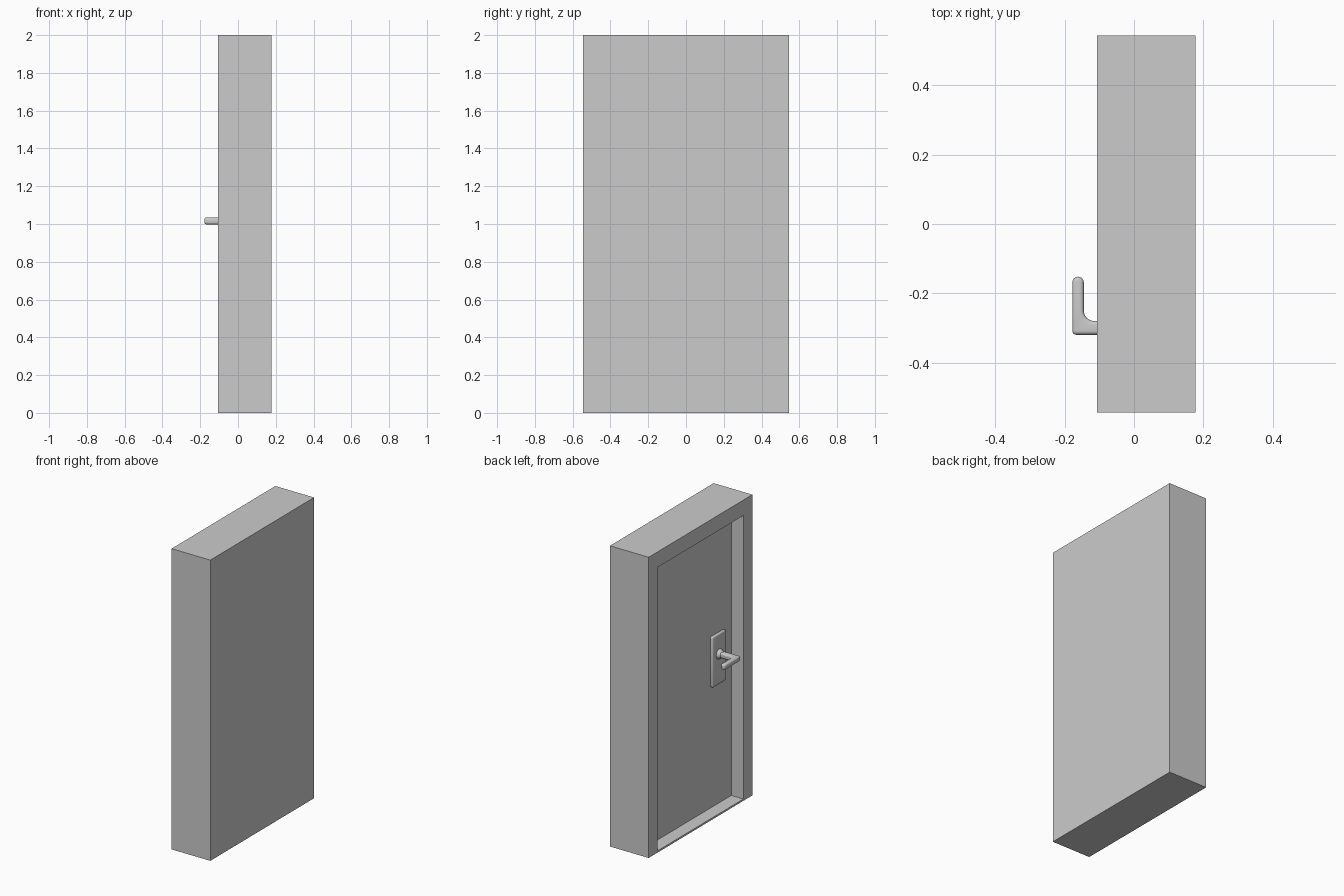
import bpy, bmesh, math
from mathutils import Matrix

if "Cube" in bpy.data.objects:
    bpy.data.objects.remove(bpy.data.objects["Cube"])

FRONT, BACK, HALF_W, HEIGHT = -0.107, 0.178, 0.545, 2.0   # casing extents
LEAF_X = -0.018                                           # visible door surface
OPEN_HALF, OPEN_LOW, OPEN_TOP = 0.45, 0.012, 1.897        # door opening
HANDLE_Y, HANDLE_Z = -0.30, 1.016


def finish(name, bm):
    bmesh.ops.recalc_face_normals(bm, faces=bm.faces)
    mesh = bpy.data.meshes.new(name)
    bm.to_mesh(mesh)
    bm.free()
    obj = bpy.data.objects.new(name, mesh)
    bpy.context.collection.objects.link(obj)
    return obj


def box(name, lo, hi):
    bm = bmesh.new()
    size = [b - a for a, b in zip(lo, hi)]
    mid = [(a + b) / 2 for a, b in zip(lo, hi)]
    bmesh.ops.create_cube(bm, size=1, matrix=Matrix.Translation(mid) @ Matrix.Diagonal((*size, 1)))
    return finish(name, bm)


def soften(obj, width, segments, angle=40):
    mod = obj.modifiers.new("rounded_edges", 'BEVEL')
    mod.width, mod.segments = width, segments
    mod.limit_method, mod.angle_limit = 'ANGLE', math.radians(angle)
    bpy.ops.object.select_all(action='DESELECT')
    obj.select_set(True)
    bpy.context.view_layer.objects.active = obj
    bpy.ops.object.modifier_apply(modifier=mod.name)
    bpy.ops.object.shade_smooth_by_angle(angle=math.radians(40))


def arc(cx, cy, r, a0, a1, n=8):
    steps = [math.radians(a0 + (a1 - a0) * i / n) for i in range(n + 1)]
    return [(cx + r * math.cos(a), cy + r * math.sin(a)) for a in steps]


# Casing: a solid block with the opening recessed into its -x side
bm = bmesh.new()


def ring(x, half, low, top):
    return [bm.verts.new((x, y, z)) for y, z in
            ((-half, low), (half, low), (half, top), (-half, top))]


rings = [ring(BACK, HALF_W, 0, HEIGHT), ring(FRONT, HALF_W, 0, HEIGHT),
         ring(FRONT, OPEN_HALF, OPEN_LOW, OPEN_TOP), ring(LEAF_X, OPEN_HALF, OPEN_LOW, OPEN_TOP)]
bm.faces.new(rings[0])
for a, b in zip(rings, rings[1:]):
    for i in range(4):
        j = (i + 1) % 4
        bm.faces.new((a[i], a[j], b[j], b[i]))
finish("door_casing", bm)

# Door leaf closing the recess
box("door_leaf", (LEAF_X, -OPEN_HALF, OPEN_LOW), (LEAF_X + 0.05, OPEN_HALF, OPEN_TOP))

# Handle backplate
plate = box("handle_backplate", (LEAF_X - 0.018, HANDLE_Y - 0.07, 0.815),
            (LEAF_X + 0.005, HANDLE_Y + 0.07, 1.15))
soften(plate, 0.008, 3)

# Flared collar where the stem meets the plate
bm = bmesh.new()
bmesh.ops.create_cone(bm, cap_ends=True, segments=24, radius1=0.036, radius2=0.018, depth=0.03,
                      matrix=Matrix.Translation((LEAF_X - 0.030, HANDLE_Y, HANDLE_Z))
                      @ Matrix.Rotation(-math.pi / 2, 4, 'Y'))
soften(finish("handle_collar", bm), 0.003, 2)

# L-shaped lever: plan outline with filleted inner corner and rounded tip
outline = [(-0.03, -0.32), (-0.178, -0.32)]
outline += arc(-0.1615, -0.1685, 0.0165, 180, 0)
outline += arc(-0.115, -0.25, 0.03, 180, 270)
outline += [(-0.03, -0.28)]
bm = bmesh.new()
base = bm.faces.new([bm.verts.new((x, y, HANDLE_Z - 0.018)) for x, y in outline])
top = bmesh.ops.extrude_face_region(bm, geom=[base])["geom"]
bmesh.ops.translate(bm, vec=(0, 0, 0.036),
                    verts=[v for v in top if isinstance(v, bmesh.types.BMVert)])
soften(finish("handle_lever", bm), 0.011, 4, 50)
